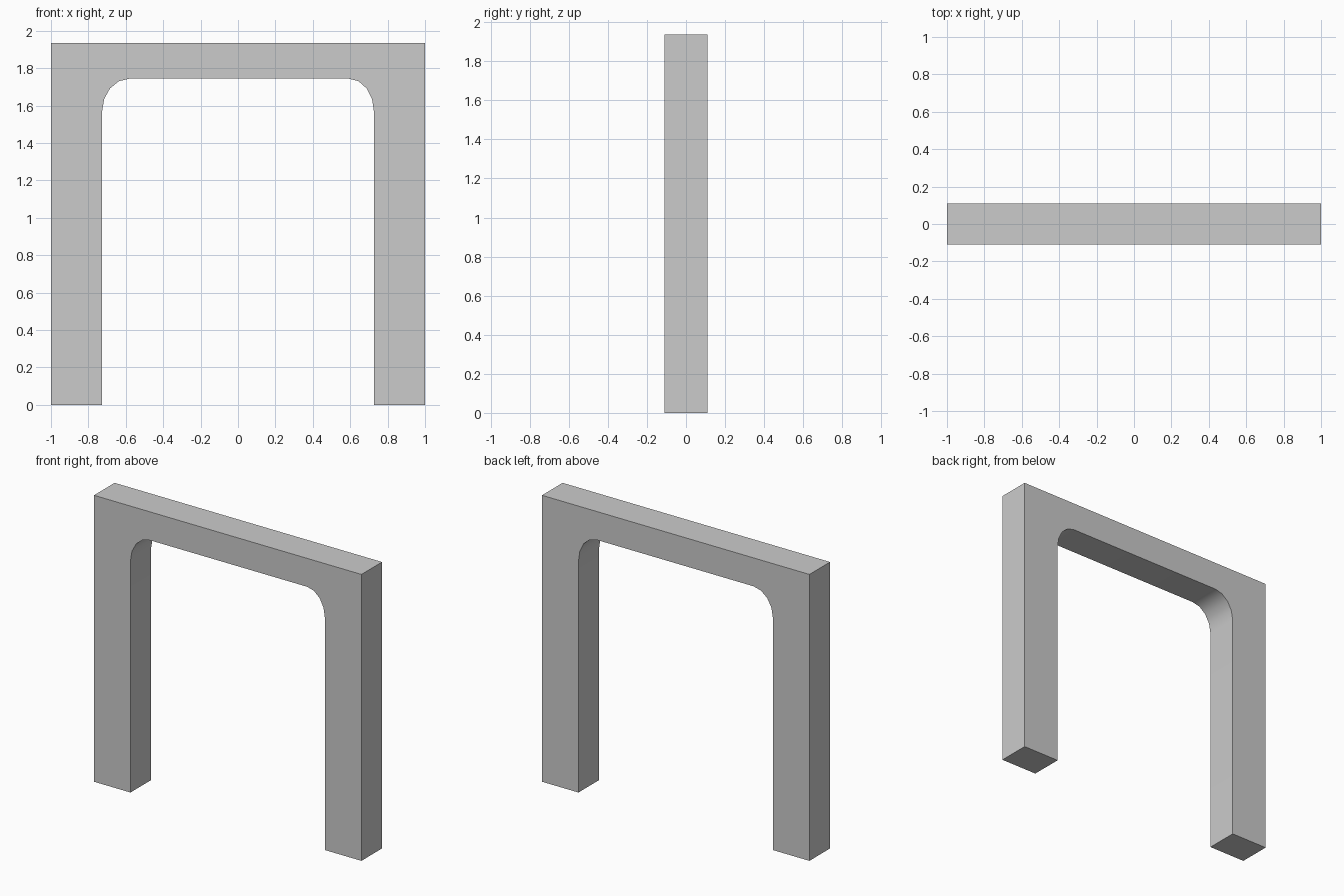
import bpy, bmesh
from math import sin, cos, pi, radians

if "Cube" in bpy.data.objects:
    bpy.data.objects.remove(bpy.data.objects["Cube"])

HALF_W, HEIGHT, HALF_D = 1.0, 1.936, 0.11
INNER_X, SPRING_Z, SOFFIT_Z = 0.727, 1.567, 1.744


def corner(side, rx, steps=4):
    # rounded inner corner, from the leg up to the underside of the lintel
    rz = SOFFIT_Z - SPRING_Z
    pts = []
    for i in range(steps + 1):
        a = pi / 2 * i / steps
        pts.append((side * (INNER_X - rx * (1 - cos(a))), SPRING_Z + rz * sin(a)))
    return pts


# front outline of the frame
outline = [(-HALF_W, 0), (-INNER_X, 0)]
outline += corner(-1, 0.146)
outline += reversed(corner(1, 0.134))
outline += [(INNER_X, 0), (HALF_W, 0), (HALF_W, HEIGHT), (-HALF_W, HEIGHT)]

# extrude the outline through the depth
bm = bmesh.new()
face = bm.faces.new([bm.verts.new((x, -HALF_D, z)) for x, z in outline])
ext = bmesh.ops.extrude_face_region(bm, geom=[face], use_keep_orig=True)
verts = [g for g in ext["geom"] if isinstance(g, bmesh.types.BMVert)]
bmesh.ops.translate(bm, vec=(0, 2 * HALF_D, 0), verts=verts)
bmesh.ops.recalc_face_normals(bm, faces=bm.faces)

mesh = bpy.data.meshes.new("door_frame")
bm.to_mesh(mesh)
bm.free()
frame = bpy.data.objects.new("door_frame", mesh)
bpy.context.collection.objects.link(frame)

# smooth inner corners, sharp outer edges
bpy.context.view_layer.objects.active = frame
frame.select_set(True)
bpy.ops.object.shade_smooth_by_angle(angle=radians(35))
